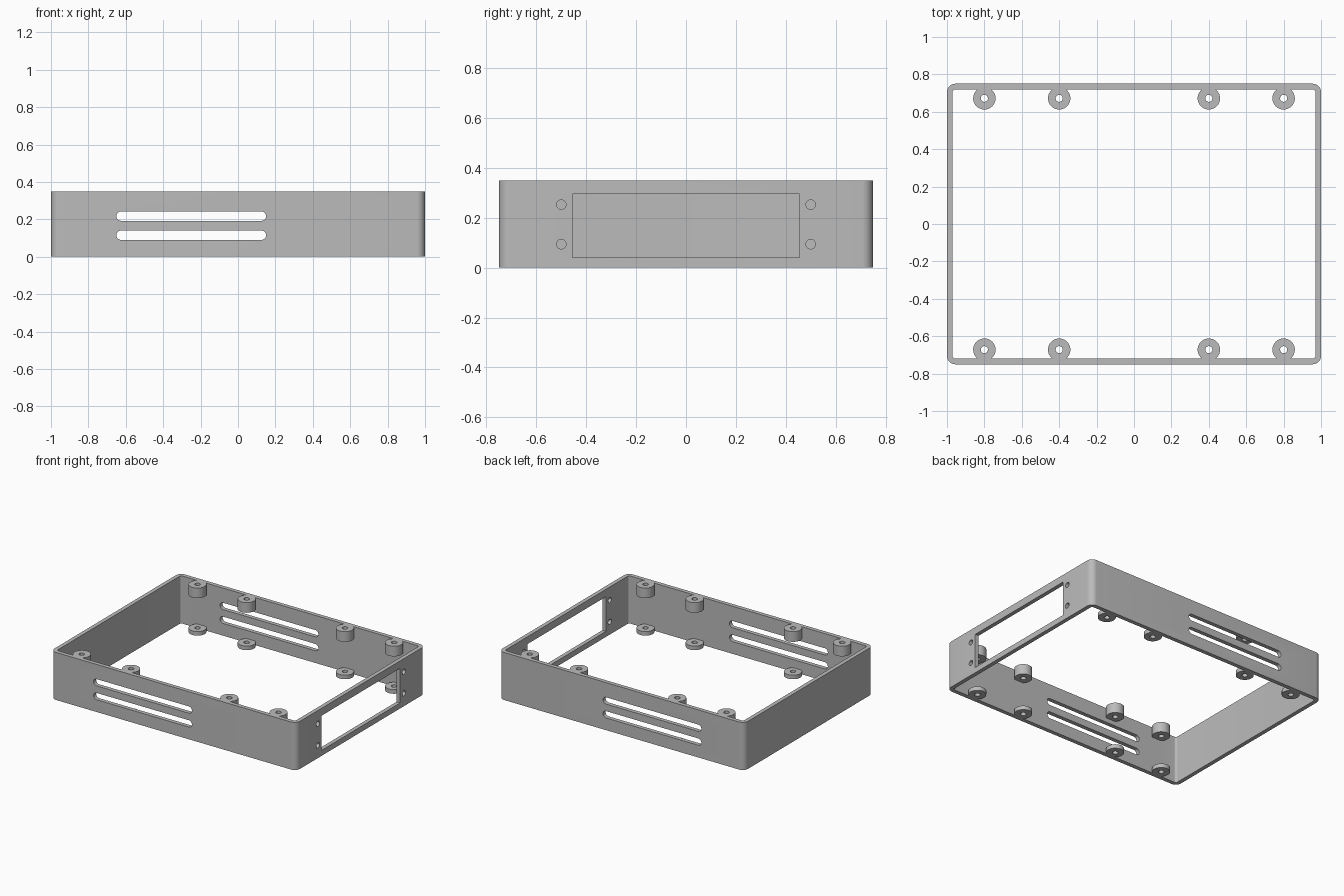
import bpy, bmesh, math
from mathutils import Matrix

cube = bpy.data.objects.get("Cube")
if cube:
    bpy.data.objects.remove(cube, do_unlink=True)

LENGTH, WIDTH, HEIGHT, WALL = 2.0, 1.5, 0.35, 0.03
BOSS_R, BOSS_Y = 0.06, 0.672

grey = bpy.data.materials.new("plain_grey")
grey.use_nodes = True
colour = (0.5, 0.5, 0.5, 1)
grey.diffuse_color = colour
grey.node_tree.nodes["Principled BSDF"].inputs["Base Color"].default_value = colour


def rounded_outline(w, h, r, steps=8):
    """Corner-rounded rectangle, counter-clockwise about the origin."""
    pts = []
    for q, (sx, sy) in enumerate([(1, 1), (-1, 1), (-1, -1), (1, -1)]):
        for i in range(steps + 1):
            a = (q + i / steps) * math.pi / 2
            pts.append((sx * (w / 2 - r) + r * math.cos(a),
                        sy * (h / 2 - r) + r * math.sin(a)))
    return pts


def prism(name, outline, depth, matrix):
    """Extrude an outline along local z, centred, then place it."""
    bm = bmesh.new()
    face = bm.faces.new([bm.verts.new((x, y, -depth / 2)) for x, y in outline])
    ext = bmesh.ops.extrude_face_region(bm, geom=[face])["geom"]
    bmesh.ops.translate(bm, vec=(0, 0, depth),
                        verts=[v for v in ext if isinstance(v, bmesh.types.BMVert)])
    bmesh.ops.remove_doubles(bm, verts=bm.verts, dist=1e-6)
    bmesh.ops.recalc_face_normals(bm, faces=bm.faces)
    bm.transform(matrix)
    mesh = bpy.data.meshes.new(name)
    bm.to_mesh(mesh)
    bm.free()
    mesh.materials.append(grey)
    obj = bpy.data.objects.new(name, mesh)
    bpy.context.collection.objects.link(obj)
    return obj


def circle(r, n=32):
    return [(r * math.cos(math.tau * i / n), r * math.sin(math.tau * i / n))
            for i in range(n)]


def combine(target, tool, operation):
    """Apply a boolean and discard the tool object."""
    mod = target.modifiers.new(tool.name, "BOOLEAN")
    mod.object, mod.operation, mod.solver = tool, operation, "EXACT"
    bpy.context.view_layer.objects.active = target
    bpy.ops.object.modifier_apply(modifier=mod.name)
    bpy.data.objects.remove(tool, do_unlink=True)


move = Matrix.Translation
along_y = Matrix.Rotation(math.pi / 2, 4, "X")
along_x = Matrix.Rotation(math.pi / 2, 4, "Y")
middle = move((0, 0, HEIGHT / 2))

# Open rectangular frame with rounded corners
frame = prism("enclosure_frame", rounded_outline(LENGTH, WIDTH, 0.045), HEIGHT, middle)
combine(frame, prism("inner_space",
                     rounded_outline(LENGTH - 2 * WALL, WIDTH - 2 * WALL, 0.015),
                     HEIGHT * 2, middle), "DIFFERENCE")

# Screw bosses: tall at the top rim, thin at the bottom rim, drilled through
for x in (-0.8, -0.4, 0.4, 0.8):
    for y in (-BOSS_Y, BOSS_Y):
        for low, high in ((0, 0.03), (0.275, HEIGHT)):
            boss = prism("boss", circle(BOSS_R), high - low, move((x, y, (low + high) / 2)))
            combine(frame, boss, "UNION")
        drill = prism("drill", circle(0.019, 24), HEIGHT * 2, move((x, y, HEIGHT / 2)))
        combine(frame, drill, "DIFFERENCE")

# Two vent slots through the front and back walls
for z in (0.115, 0.217):
    slot = prism("vent_slot", rounded_outline(0.8, 0.05, 0.0249),
                 WIDTH * 2, move((-0.25, 0, z)) @ along_y)
    combine(frame, slot, "DIFFERENCE")

# Panel window and its four screw holes in the +x wall
window = prism("panel_window", [(-0.1275, -0.455), (0.1275, -0.455),
                                (0.1275, 0.455), (-0.1275, 0.455)],
               0.2, move((LENGTH / 2, 0, 0.168)) @ along_x)
combine(frame, window, "DIFFERENCE")
for y in (-0.5, 0.5):
    for z in (0.094, 0.253):
        hole = prism("panel_hole", circle(0.019, 24), 0.2,
                     move((LENGTH / 2, y, z)) @ along_x)
        combine(frame, hole, "DIFFERENCE")

# Smooth the curved walls while keeping the edges crisp
bpy.ops.object.select_all(action="DESELECT")
frame.select_set(True)
bpy.context.view_layer.objects.active = frame
bpy.ops.object.shade_smooth_by_angle(angle=math.radians(30))
